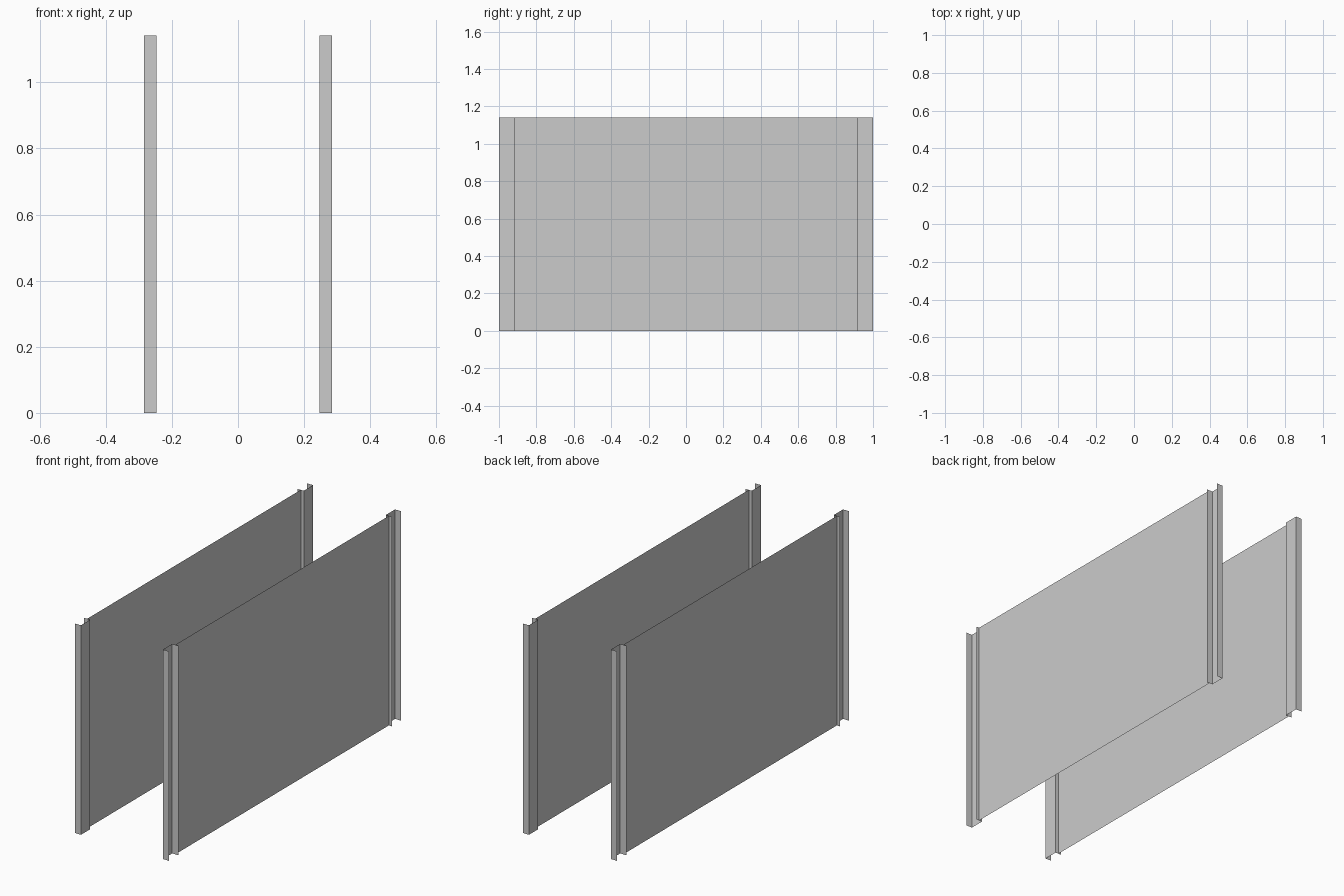
import bpy

if "Cube" in bpy.data.objects:
    bpy.data.objects.remove(bpy.data.objects["Cube"])

H = 1.142                      # height of all sheets
X_IN, X_OUT = 0.247, 0.284     # inner and outer faces of the channels
X_MID = (X_IN + X_OUT) / 2     # plane of the thin panel
Y_END, Y_FLANGE = 1.0, 0.92


def sheet(name, path):
    """Vertical zero-thickness sheet standing on z = 0 along a plan path."""
    n = len(path)
    verts = [(x, y, z) for z in (0, H) for x, y in path]
    faces = [(i, i + 1, n + i + 1, n + i) for i in range(n - 1)]
    mesh = bpy.data.meshes.new(name)
    mesh.from_pydata(verts, [], faces)
    obj = bpy.data.objects.new(name, mesh)
    bpy.context.collection.objects.link(obj)
    return obj


for side, sx in (("left", -1), ("right", 1)):
    # flat panel ending at the middle of each channel flange
    sheet(f"{side}_panel", [(sx * X_MID, -Y_FLANGE), (sx * X_MID, Y_FLANGE)])
    # end channels, open towards the outside
    for end, sy in (("front", -1), ("back", 1)):
        sheet(f"{side}_{end}_channel", [
            (sx * X_OUT, sy * Y_END),
            (sx * X_IN, sy * Y_END),
            (sx * X_IN, sy * Y_FLANGE),
            (sx * X_MID, sy * Y_FLANGE),
            (sx * X_OUT, sy * Y_FLANGE),
        ])
